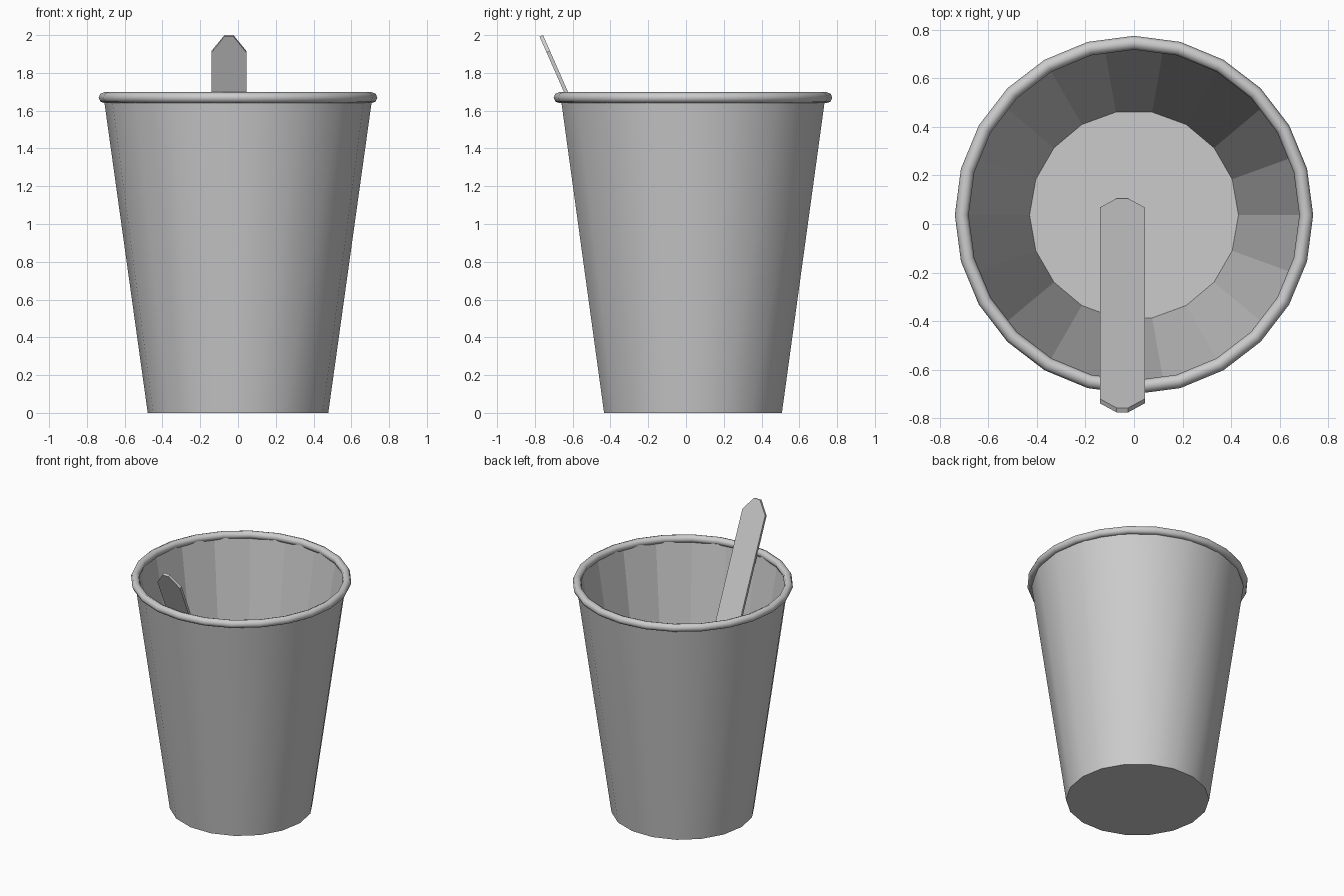
import bpy, bmesh, math
from mathutils import Vector

if "Cube" in bpy.data.objects:
    bpy.data.objects.remove(bpy.data.objects["Cube"])

CY = 0.037  # cup axis in y


def finish(bm, name):
    bmesh.ops.recalc_face_normals(bm, faces=bm.faces)
    me = bpy.data.meshes.new(name)
    bm.to_mesh(me)
    bm.free()
    ob = bpy.data.objects.new(name, me)
    bpy.context.collection.objects.link(ob)
    return ob


def lathe(name, profile, n, closed):
    """Spin (r, z) points around the cup axis; cap or close the profile."""
    bm = bmesh.new()
    rings = [[bm.verts.new((r * math.cos(2 * math.pi * i / n),
                            CY + r * math.sin(2 * math.pi * i / n), z))
              for i in range(n)] for r, z in profile]
    pairs = list(zip(rings, rings[1:] + rings[:1]))
    for a, b in pairs if closed else pairs[:-1]:
        for i in range(n):
            j = (i + 1) % n
            bm.faces.new((a[i], a[j], b[j], b[i]))
    if not closed:
        bm.faces.new(rings[0])
        bm.faces.new(rings[-1])
    return finish(bm, name)


# Cup: smooth outer wall, flat-faceted inner wall and floor
cup = lathe("cup", [(0.478, 0), (0.711, 1.67), (0.695, 1.67), (0.43, 0.02)], 18, False)
for p in cup.data.polygons:
    radial = p.center - Vector((0, CY, p.center.z))
    p.use_smooth = abs(p.normal.z) < 0.5 and p.normal.dot(radial) > 0
for e in cup.data.edges:
    a, b = (cup.data.vertices[v].co for v in e.vertices)
    e.use_edge_sharp = abs(a.z - b.z) < 0.01

# Rolled rim
rim = lathe("rim", [(0.709 + 0.0285 * math.cos(k * math.pi / 4),
                     1.669 + 0.0285 * math.sin(k * math.pi / 4)) for k in range(8)], 24, True)
rim.data.shade_smooth()

# Stir stick: chamfered strip leaning on the front lip
top, bottom = Vector((-0.048, -0.766, 1.996)), Vector((-0.048, 0.096, 0.037))
d = (top - bottom).normalized()
normal = Vector((1, 0, 0)).cross(d)
length, half, tip, cut, thick = (top - bottom).length, 0.0925, 0.024, 0.092, 0.02
outline = [(-tip, 0), (tip, 0), (half, cut), (half, length - cut),
           (tip, length), (-tip, length), (-half, length - cut), (-half, cut)]
bm = bmesh.new()
face = bm.faces.new([bm.verts.new(bottom + Vector((u, 0, 0)) + d * v - normal * thick / 2)
                     for u, v in outline])
ext = bmesh.ops.extrude_face_region(bm, geom=[face], use_keep_orig=True)
bmesh.ops.translate(bm, vec=normal * thick,
                    verts=[g for g in ext["geom"] if isinstance(g, bmesh.types.BMVert)])
finish(bm, "stir_stick")
